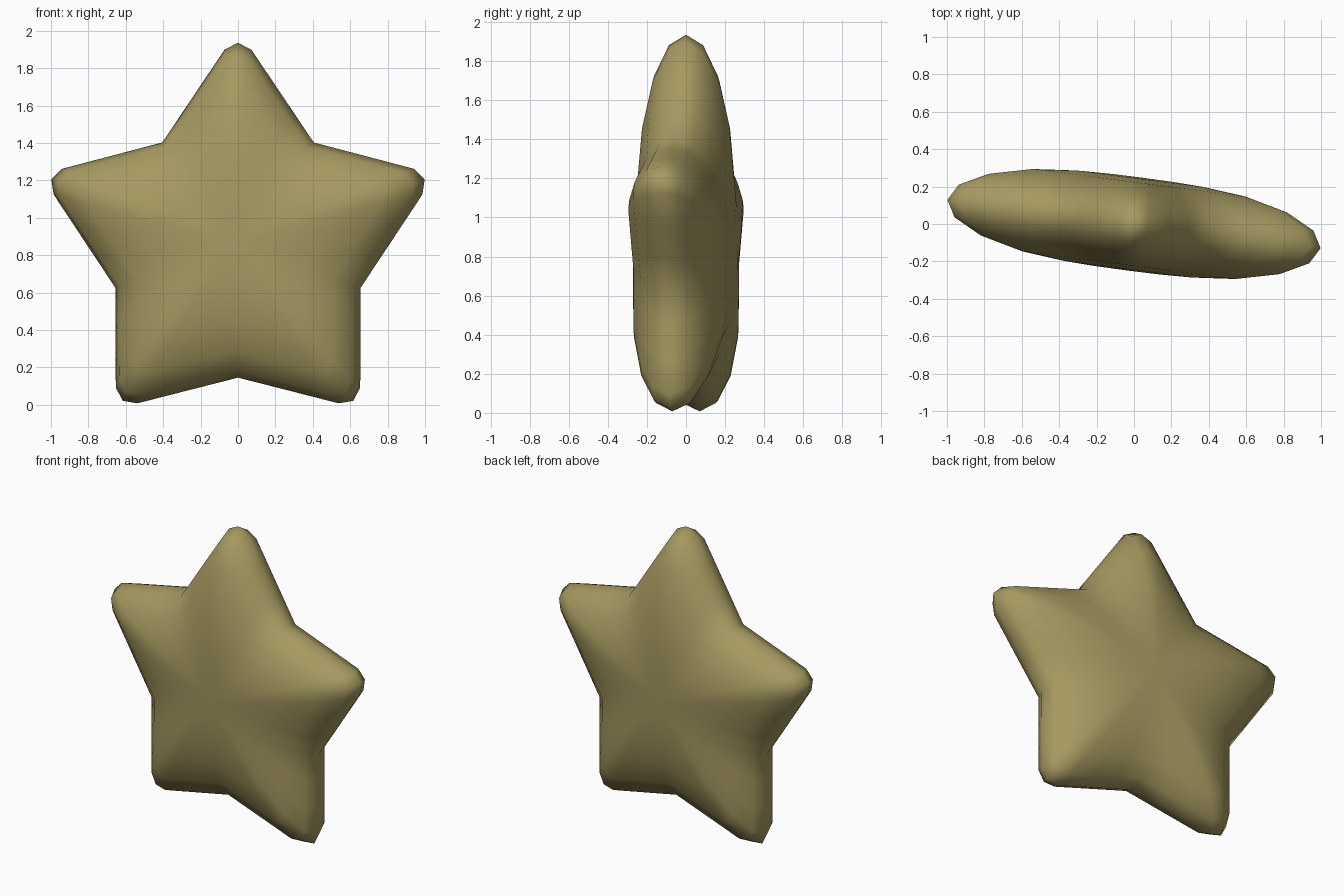
import bpy, bmesh
from math import sin, cos, tau, radians
from mathutils import Vector, Matrix

cube = bpy.data.objects.get("Cube")
if cube:
    bpy.data.objects.remove(cube)

TIP_R, VALLEY_R = 1.058, 0.695
TIP_Z, VALLEY_Z, HUB_Z = 0.877, 0.84, 0.865
TURN = radians(-7.4)
# Puffed section: share of the outline radius, half thickness
PROFILE = [(0.17, 0.25), (0.34, 0.244), (0.57, 0.222), (0.8, 0.166), (0.95, 0.088)]


def polar(radius, angle, height):
    return Vector((radius * sin(angle), 0, height + radius * cos(angle)))


def star_outline():
    """Five rounded arms with straight flanks and sharp valleys."""
    points = []
    for arm in range(5):
        a = arm * tau / 5
        tip = polar(TIP_R, a, TIP_Z)
        along = Vector((sin(a), 0, cos(a)))
        across = Vector((cos(a), 0, -sin(a)))
        left, right = (tip - along * 0.036 + across * s * 0.072 for s in (-1, 1))
        before = polar(VALLEY_R, a - tau / 10, VALLEY_Z)
        after = polar(VALLEY_R, a + tau / 10, VALLEY_Z)
        points += [before.lerp(left, f) for f in (0, 0.33, 0.67, 1)]
        points.append(tip)
        points += [right.lerp(after, f) for f in (0, 0.33, 0.67)]
    return points


# Skin the rings from the front centre over the rim to the back centre
bm = bmesh.new()
hub = Vector((0, 0, HUB_Z))
outline = star_outline()
count = len(outline)
levels = [(t, -h) for t, h in PROFILE] + [(1, 0)] + [(t, h) for t, h in reversed(PROFILE)]
rings = [[bm.verts.new(hub.lerp(p, t) + Vector((0, y, 0))) for p in outline]
         for t, y in levels]
for ring_a, ring_b in zip(rings, rings[1:]):
    for i in range(count):
        j = (i + 1) % count
        bm.faces.new((ring_a[i], ring_a[j], ring_b[j], ring_b[i]))
for ring, y in ((rings[0], -0.251), (rings[-1], 0.251)):
    pole = bm.verts.new(hub + Vector((0, y, 0)))
    for i in range(count):
        bm.faces.new((pole, ring[i], ring[(i + 1) % count]))
bmesh.ops.recalc_face_normals(bm, faces=bm.faces)

# Slight turn about the upright axis
bmesh.ops.transform(bm, matrix=Matrix.Rotation(TURN, 4, "Z"), verts=bm.verts)
for face in bm.faces:
    face.smooth = True

mesh = bpy.data.meshes.new("puffy_star")
bm.to_mesh(mesh)
bm.free()
star = bpy.data.objects.new("puffy_star", mesh)
bpy.context.collection.objects.link(star)

# Dull gold colour
gold = bpy.data.materials.new("dull_gold")
gold.use_nodes = True
colour = (0.38, 0.32, 0.118, 1)
gold.diffuse_color = colour
gold.node_tree.nodes["Principled BSDF"].inputs["Base Color"].default_value = colour
mesh.materials.append(gold)
